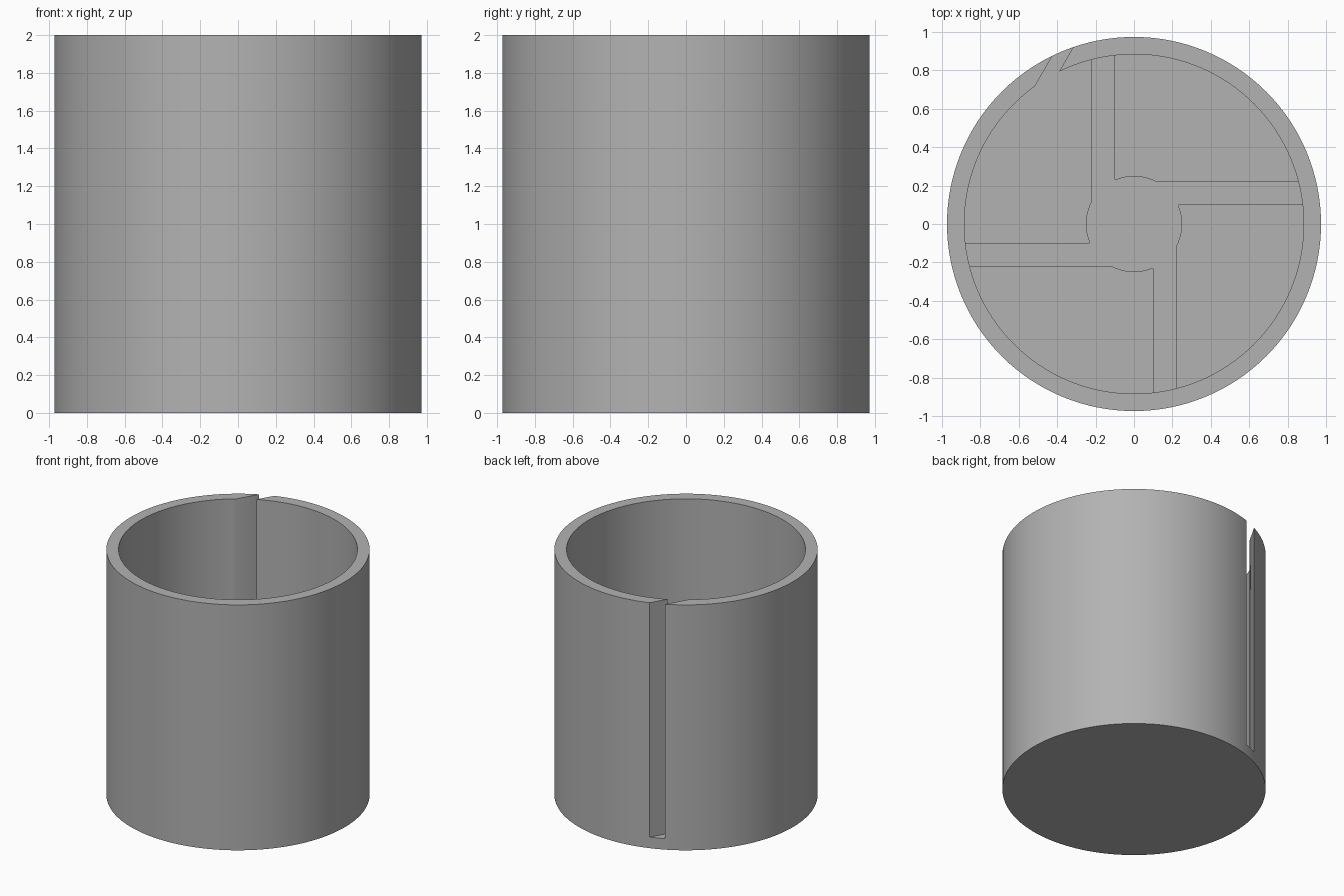
import bpy, bmesh, math
from math import cos, sin, radians, acos, sqrt, atan2

if "Cube" in bpy.data.objects:
    bpy.data.objects.remove(bpy.data.objects["Cube"])

R_OUT, R_IN, FLOOR, TOP = 0.972, 0.882, 0.09, 2.0
VANE_TOP = 0.9
SEGS = 128

grey = bpy.data.materials.new("grey")
grey.diffuse_color = (0.45, 0.45, 0.45, 1)
grey.use_nodes = True
grey.node_tree.nodes["Principled BSDF"].inputs["Base Color"].default_value = grey.diffuse_color


def prism(name, points, z0, z1):
    """Extrude a flat outline between two heights."""
    bm = bmesh.new()
    face = bm.faces.new([bm.verts.new((x, y, z0)) for x, y in points])
    ext = bmesh.ops.extrude_face_region(bm, geom=[face])
    verts = [g for g in ext["geom"] if isinstance(g, bmesh.types.BMVert)]
    bmesh.ops.translate(bm, verts=verts, vec=(0, 0, z1 - z0))
    bmesh.ops.recalc_face_normals(bm, faces=bm.faces)
    mesh = bpy.data.meshes.new(name)
    bm.to_mesh(mesh)
    bm.free()
    mesh.materials.append(grey)
    obj = bpy.data.objects.new(name, mesh)
    bpy.context.collection.objects.link(obj)
    return obj


def arc(r, a0, a1, n):
    return [(r * cos(a0 + (a1 - a0) * i / n), r * sin(a0 + (a1 - a0) * i / n))
            for i in range(n + 1)]


def smooth(obj):
    bpy.ops.object.select_all(action='DESELECT')
    obj.select_set(True)
    bpy.context.view_layer.objects.active = obj
    bpy.ops.object.shade_smooth_by_angle(angle=radians(30))


# Cup: solid cylinder minus the cavity with its slanted slot
cup = prism("cup", arc(R_OUT, 0, 2 * math.pi, SEGS)[:-1], 0, TOP)
slot_dir, slot_normal = radians(60), radians(150)
near, far = 0.733, 0.804           # slot sides, distance from the axis


def slot_point(n, u):
    return (n * cos(slot_normal) + u * cos(slot_dir),
            n * sin(slot_normal) + u * sin(slot_dir))


a_far = slot_normal - acos(far / R_IN)
a_near = slot_normal - acos(near / R_IN)
outline = arc(R_IN, a_far, a_near + 2 * math.pi, SEGS)
outline += [slot_point(near, 1.1), slot_point(far, 1.1)]
cavity = prism("cavity_cutter", outline, FLOOR, TOP + 0.2)
cut = cup.modifiers.new("cavity", 'BOOLEAN')
cut.operation, cut.solver, cut.object = 'DIFFERENCE', 'EXACT', cavity
bpy.context.view_layer.objects.active = cup
bpy.ops.object.modifier_apply(modifier=cut.name)
bpy.data.objects.remove(cavity)
smooth(cup)

# Hub with four vanes set off-centre like a pinwheel
HUB, V0, V1 = 0.25, 0.10, 0.22
reach = R_IN + 0.003
one = [(-V1, sqrt(HUB**2 - V1**2)), (-V1, sqrt(reach**2 - V1**2)),
       (-V0, sqrt(reach**2 - V0**2))]
one += arc(HUB, atan2(sqrt(HUB**2 - V0**2), -V0),
           atan2(V1, sqrt(HUB**2 - V1**2)), 10)[:-1]
pinwheel = []
for k in range(4):
    c, s = cos(-k * math.pi / 2), sin(-k * math.pi / 2)
    pinwheel += [(x * c - y * s, x * s + y * c) for x, y in one]
vanes = prism("hub_and_vanes", pinwheel, FLOOR - 0.01, VANE_TOP)
smooth(vanes)
